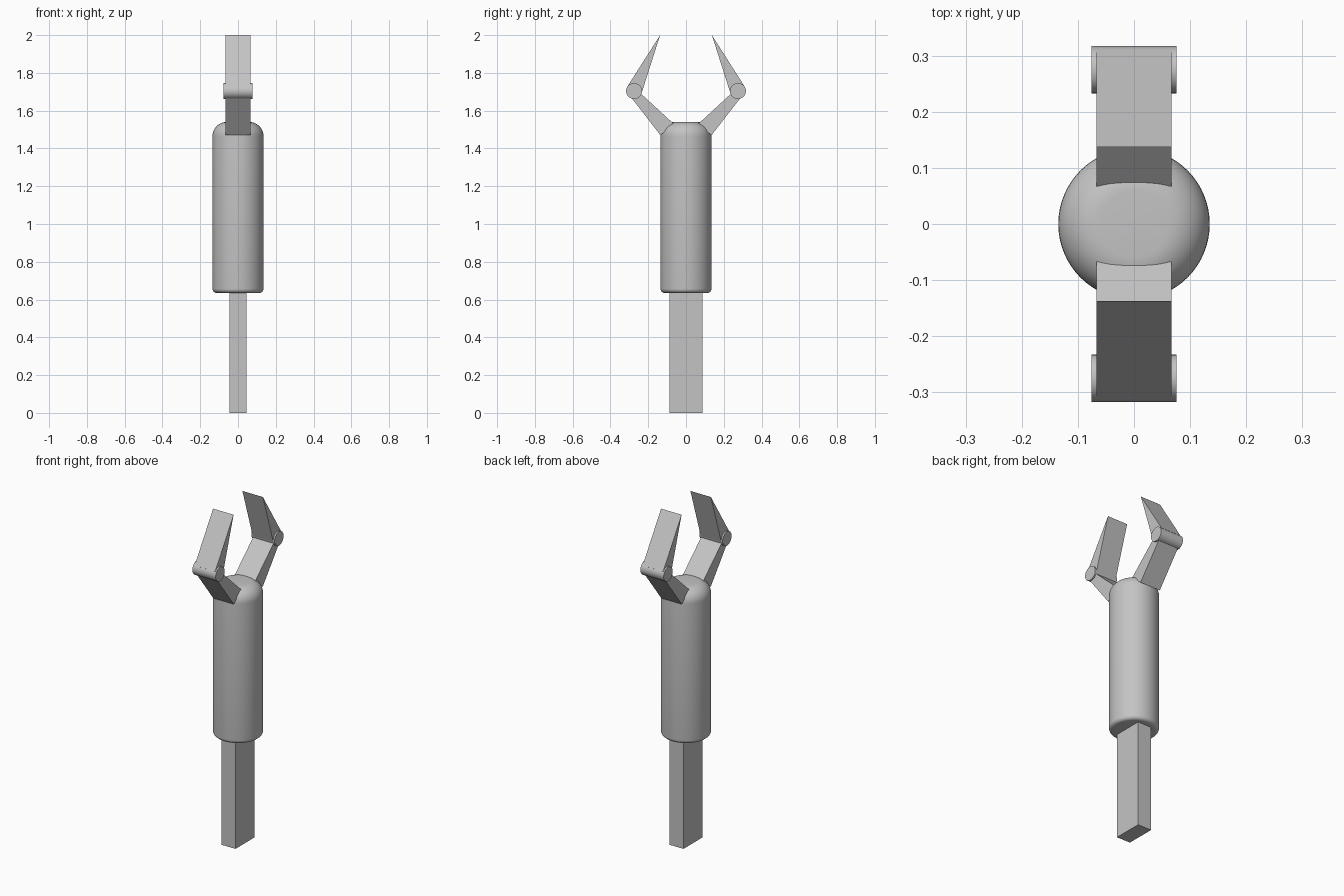
import bpy, bmesh, math

cube = bpy.data.objects.get("Cube")
if cube:
    bpy.data.objects.remove(cube, do_unlink=True)

# Single plain grey material
GREY = (0.55, 0.55, 0.55, 1)
grey = bpy.data.materials.new("plain grey")
grey.use_nodes = True
grey.diffuse_color = GREY
grey.node_tree.nodes["Principled BSDF"].inputs["Base Color"].default_value = GREY


def finish(name, bm, smooth=False):
    bmesh.ops.recalc_face_normals(bm, faces=bm.faces)
    mesh = bpy.data.meshes.new(name)
    bm.to_mesh(mesh)
    bm.free()
    mesh.materials.append(grey)
    obj = bpy.data.objects.new(name, mesh)
    bpy.context.collection.objects.link(obj)
    if smooth:
        bpy.ops.object.select_all(action='DESELECT')
        obj.select_set(True)
        bpy.context.view_layer.objects.active = obj
        bpy.ops.object.shade_smooth_by_angle(angle=math.radians(35))
    return obj


def prism(name, outline, half_width, smooth=False):
    """Extrude a (y, z) outline across x."""
    bm = bmesh.new()
    face = bm.faces.new([bm.verts.new((-half_width, y, z)) for y, z in outline])
    grown = bmesh.ops.extrude_face_region(bm, geom=[face])
    moved = [v for v in grown["geom"] if isinstance(v, bmesh.types.BMVert)]
    bmesh.ops.translate(bm, verts=moved, vec=(2 * half_width, 0, 0))
    return finish(name, bm, smooth)


def arc(cy, cz, r, start, end, steps):
    angles = [math.radians(start + (end - start) * i / steps) for i in range(steps + 1)]
    return [(cy + r * math.cos(a), cz + r * math.sin(a)) for a in angles]


# Round body with a small lower fillet and a large upper one
R, LOW, HIGH = 0.135, 0.635, 1.54
LOW_R, HIGH_R = 0.022, 0.075
profile = ([(0, LOW)] + arc(R - LOW_R, LOW + LOW_R, LOW_R, -90, 0, 6)
           + arc(R - HIGH_R, HIGH - HIGH_R, HIGH_R, 0, 90, 10) + [(0, HIGH)])
bm = bmesh.new()
verts = [bm.verts.new((r, 0, z)) for r, z in profile]
edges = [bm.edges.new(pair) for pair in zip(verts, verts[1:])]
bmesh.ops.spin(bm, geom=verts + edges, cent=(0, 0, 0), axis=(0, 0, 1),
               angle=math.tau, steps=64, use_duplicate=False)
bmesh.ops.remove_doubles(bm, verts=bm.verts, dist=0.0001)
finish("body", bm, True)

# Flat rectangular handle
prism("handle", [(-0.088, 0), (0.088, 0), (0.088, 0.66), (-0.088, 0.66)], 0.045)

# Two mirrored claws, each a lower link, a round joint and a pointed tip
JOINT_Y, JOINT_Z = 0.275, 1.704
lower = [(0.135, 1.47), (0.065, 1.53), (0.244, 1.695), (0.292, 1.672)]
tip = [(0.137, 2.0), (0.236, 1.69), (0.275, 1.70), (0.309, 1.73)]
joint = arc(JOINT_Y, JOINT_Z, 0.042, 0, 352.5, 47)
for side, sign in (("front", -1), ("back", 1)):
    for part, outline, half, smooth in (("claw_link", lower, 0.067, False),
                                        ("claw_joint", joint, 0.076, True),
                                        ("claw_tip", tip, 0.067, False)):
        prism(f"{side}_{part}", [(sign * y, z) for y, z in outline], half, smooth)
